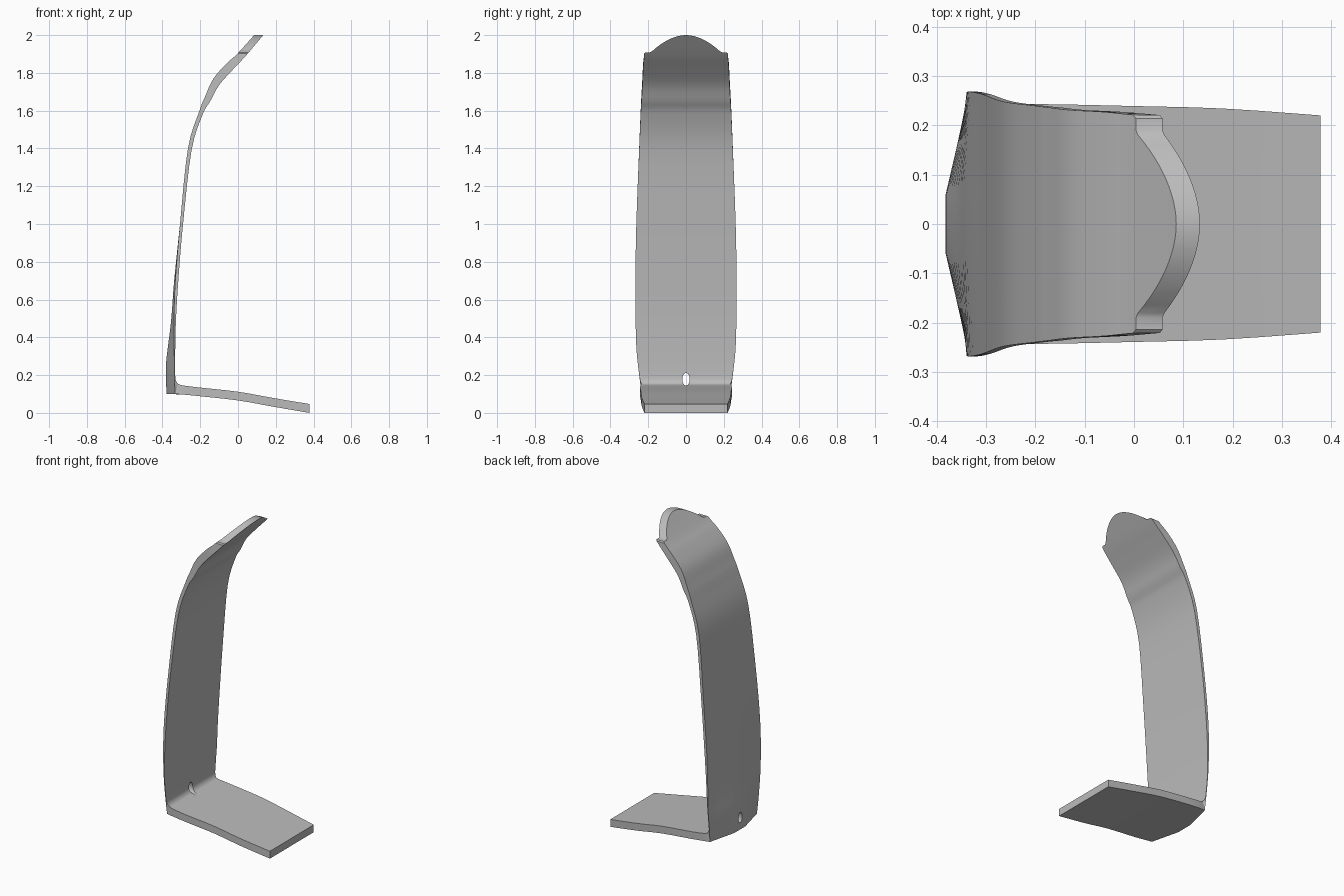
import bpy, bmesh, math
from mathutils import Vector

old = bpy.data.objects.get("Cube")
if old:
    bpy.data.objects.remove(old, do_unlink=True)

grey = bpy.data.materials.new("satin grey")
grey.use_nodes = True
grey.diffuse_color = (0.5, 0.5, 0.5, 1)
grey.node_tree.nodes["Principled BSDF"].inputs["Base Color"].default_value = (0.5, 0.5, 0.5, 1)

# Stations: inner x, inner z, outer x, outer z, rear bulge, half width
PANEL = [Vector(s) for s in (
    (0.175, 2.05, 0.13, 2.05, 0, 0.212),
    (0.05, 1.90, 0.00, 1.905, 0, 0.221),
    (-0.02, 1.825, -0.06, 1.85, 0, 0.227),
    (-0.10, 1.735, -0.13, 1.77, 0, 0.231),
    (-0.147, 1.65, -0.172, 1.68, 0, 0.236),
    (-0.187, 1.58, -0.204, 1.60, 0, 0.240),
    (-0.246, 1.39, -0.265, 1.40, 0, 0.248),
    (-0.291, 1.00, -0.307, 1.00, 0, 0.263),
    (-0.316, 0.70, -0.332, 0.70, 0.006, 0.268),
    (-0.328, 0.50, -0.339, 0.50, 0.014, 0.267),
    (-0.332, 0.35, -0.338, 0.35, 0.033, 0.263),
    (-0.333, 0.26, -0.337, 0.26, 0.044, 0.255),
    (-0.331, 0.18, -0.336, 0.17, 0.045, 0.244),
    (-0.318, 0.155, -0.333, 0.10, 0.045, 0.236))]
FOOT = [PANEL[-1]] + [Vector(s) for s in (
    (-0.295, 0.146, -0.29, 0.097, 0, 0.240),
    (-0.20, 0.134, -0.20, 0.088, 0, 0.243),
    (0.00, 0.112, 0.00, 0.066, 0, 0.239),
    (0.18, 0.080, 0.18, 0.034, 0, 0.234),
    (0.378, 0.047, 0.378, 0.0, 0, 0.220))]


def refine(pts, n):
    """Catmull-Rom subdivision of a list of stations."""
    out = []
    for i in range(len(pts) - 1):
        a, b, c, d = pts[max(i - 1, 0)], pts[i], pts[i + 1], pts[min(i + 2, len(pts) - 1)]
        for k in range(n):
            t = k / n
            out.append(0.5 * (2 * b + (c - a) * t + (2 * a - 5 * b + 4 * c - d) * t ** 2
                              + (3 * b - a - 3 * c + d) * t ** 3))
    return out + [pts[-1]]


def make_object(name, bm):
    bmesh.ops.recalc_face_normals(bm, faces=bm.faces)
    mesh = bpy.data.meshes.new(name)
    bm.to_mesh(mesh)
    bm.free()
    ob = bpy.data.objects.new(name, mesh)
    bpy.context.collection.objects.link(ob)
    mesh.materials.append(grey)
    return ob


# Bent sheet: upright panel and foot lofted in one piece
COLUMNS = (-1, -0.62, -0.235, 0.235, 0.62, 1)
bm = bmesh.new()
rings = []
for ix, iz, ox, oz, bulge, half in refine(PANEL, 4) + refine(FOOT, 3)[1:]:
    inner = [bm.verts.new((ix, u * half, iz)) for u in COLUMNS]
    outer = [bm.verts.new((ox - bulge * min(1, (1 - abs(u)) / 0.765), u * half, oz))
             for u in COLUMNS]
    rings.append(inner + outer[::-1])
for a, b in zip(rings, rings[1:]):
    for i in range(len(a)):
        j = (i + 1) % len(a)
        bm.faces.new((a[i], a[j], b[j], b[i]))
bm.faces.new(rings[0])
bm.faces.new(rings[-1])
stand = make_object("bent_stand", bm)


def prism(name, outline, x0, x1):
    """Outline in y and z, extruded along x."""
    bm = bmesh.new()
    face = bm.faces.new([bm.verts.new((x0, y, z)) for y, z in outline])
    ext = bmesh.ops.extrude_face_region(bm, geom=[face])
    bmesh.ops.translate(bm, vec=(x1 - x0, 0, 0),
                        verts=[v for v in ext["geom"] if isinstance(v, bmesh.types.BMVert)])
    ob = make_object(name, bm)
    ob.hide_render = True
    return ob


# Crest cutter: rounded crown between two notched shoulders
side = [(0.3, 1.875), (0.226, 1.885), (0.222, 1.902), (0.214, 1.909), (0.19, 1.909)]
crown = [(0.18 * math.cos(t), 1.914 + 0.086 * math.sin(t) ** 1.2)
         for t in (math.pi * k / 24 for k in range(25)) if True]
crown = [(0.18 * (1 - k / 12), 2 - 0.086 * abs(1 - k / 12) ** 1.9) for k in range(25)]
crest = side + crown + [(-y, z) for y, z in reversed(side)] + [(-0.3, 2.2), (0.3, 2.2)]

# Slot cutter: small upright oval low on the panel
slot = [(0.019 * math.cos(t), 0.178 + 0.034 * math.sin(t))
        for t in (math.tau * k / 20 for k in range(20))]

bpy.context.view_layer.objects.active = stand
for cutter in (prism("crest_cutter", crest, -0.2, 0.4),
               prism("slot_cutter", slot, -0.45, -0.27)):
    mod = stand.modifiers.new("cut", "BOOLEAN")
    mod.operation = "DIFFERENCE"
    mod.solver = "EXACT"
    mod.object = cutter
    bpy.ops.object.modifier_apply(modifier=mod.name)
    bpy.data.objects.remove(cutter, do_unlink=True)

bpy.ops.object.select_all(action="DESELECT")
stand.select_set(True)
bpy.ops.object.shade_smooth_by_angle(angle=math.radians(30))
